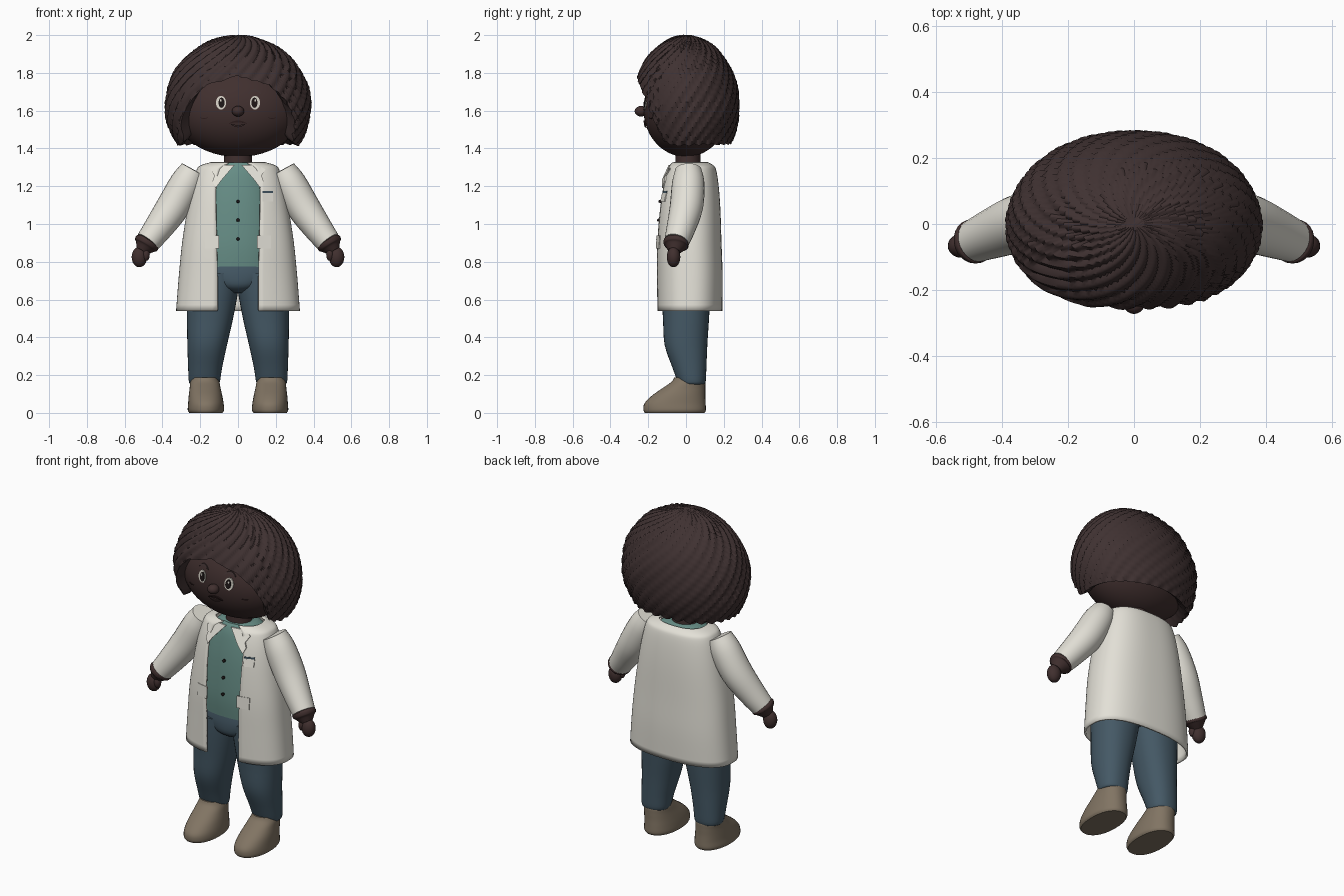
import bpy, bmesh, math
from mathutils import Vector

if "Cube" in bpy.data.objects:
    bpy.data.objects.remove(bpy.data.objects["Cube"])


def material(name, rgb):
    m = bpy.data.materials.new(name)
    m.diffuse_color = (*rgb, 1)
    m.use_nodes = True
    m.node_tree.nodes["Principled BSDF"].inputs["Base Color"].default_value = m.diffuse_color
    return m


HAIR = material("hair brown", (0.050, 0.031, 0.031))
SKIN = material("deep skin", (0.052, 0.029, 0.028))
COAT = material("coat white", (0.77, 0.75, 0.68))
SHIRT = material("shirt teal", (0.135, 0.27, 0.24))
JEANS = material("jeans blue", (0.058, 0.098, 0.13))
SHOE = material("shoe taupe", (0.22, 0.175, 0.125))
WHITE = material("eye white", (0.65, 0.62, 0.55))
DARK = material("pupil dark", (0.012, 0.008, 0.008))
LIP = material("lip brown", (0.030, 0.014, 0.014))


def grid(name, rows, mat, closed=True, caps=True):
    """Skin a list of equal-length point rows."""
    bm = bmesh.new()
    vs = [[bm.verts.new(p) for p in r] for r in rows]
    n = len(rows[0])
    for a, b in zip(vs, vs[1:]):
        for i in range(n if closed else n - 1):
            j = (i + 1) % n
            bm.faces.new((a[i], a[j], b[j], b[i]))
    if caps:
        bm.faces.new(vs[0])
        bm.faces.new(vs[-1])
    bmesh.ops.recalc_face_normals(bm, faces=bm.faces)
    me = bpy.data.meshes.new(name)
    bm.to_mesh(me)
    bm.free()
    me.materials.append(mat)
    ob = bpy.data.objects.new(name, me)
    bpy.context.collection.objects.link(ob)
    return ob


def spline(keys, steps=4):
    """Catmull-Rom resampling of key tuples."""
    k = [Vector(p) for p in keys]
    k = [k[0]] + k + [k[-1]]
    out = []
    for a, b, c, d in zip(k, k[1:], k[2:], k[3:]):
        for s in range(steps):
            t = s / steps
            out.append(0.5 * (2 * b + (c - a) * t + (2 * a - 5 * b + 4 * c - d) * t * t
                              + (3 * b - a - 3 * c + d) * t ** 3))
    return out + [k[-1]]


def spow(v, e):
    return math.copysign(abs(v) ** e, v)


def loft(name, keys, mat, n=2.0, seg=36, side=1):
    """Stacked rings, keys are (z, cx, cy, rx, ry)."""
    rows = []
    for z, cx, cy, rx, ry in spline(keys):
        rows.append([(side * (cx + rx * spow(math.cos(t), 2 / n)), cy + ry * spow(math.sin(t), 2 / n), z)
                     for t in (math.tau * i / seg for i in range(seg))])
    return grid(name, rows, mat)


def tube(name, keys, mat, side=1, seg=24):
    """Round tube, keys are (x, y, z, radius)."""
    pts = spline(keys)
    rows = []
    for i, p in enumerate(pts):
        d = (pts[min(i + 1, len(pts) - 1)] - pts[max(i - 1, 0)]).to_3d().normalized()
        u = Vector((0, 1, 0)).cross(d).normalized()
        w = d.cross(u)
        row = [p.to_3d() + p[3] * (u * math.cos(t) + w * math.sin(t))
               for t in (math.tau * j / seg for j in range(seg))]
        rows.append([(side * q.x, q.y, q.z) for q in row])
    return grid(name, rows, mat)


def ball(name, c, r, mat, seg=32):
    rows = []
    for i in range(1, seg // 2):
        f = math.pi * i / (seg // 2)
        rows.append([(c[0] + r[0] * math.sin(f) * math.cos(t), c[1] + r[1] * math.sin(f) * math.sin(t),
                      c[2] + r[2] * math.cos(f)) for t in (math.tau * j / seg for j in range(seg))])
    return grid(name, rows, mat)


def plate(name, outline, surf, lift, mat, side=1, depth=0.008):
    """Thin plate laid on a front surface y = surf(x, z)."""
    rows = [[(side * x, surf(x, z) - lift + d, z) for x, z in outline] for d in (0, depth)]
    return grid(name, rows, mat)


def oval(cx, cz, rx, rz, n=20):
    return [(cx + rx * math.cos(math.tau * i / n), cz + rz * math.sin(math.tau * i / n)) for i in range(n)]


def arc_band(cx, cz, w, rise, thick, n=8):
    ts = [2 * i / n - 1 for i in range(n + 1)]
    top = [(cx + w * t, cz + rise * (1 - t * t) + thick * (1 - 0.6 * t * t)) for t in ts]
    return top + [(cx + w * t, cz + rise * (1 - t * t)) for t in reversed(ts)]


# Head and neck
HC, HR = (0, 0, 1.605), (0.34, 0.225, 0.25)
ball("head", HC, HR, SKIN, 48)
loft("neck", [(1.28, 0, 0.01, .08, .07), (1.34, 0, 0.01, .074, .066), (1.42, 0, 0.01, .074, .066)], SKIN)


def face(x, z):
    return -HR[1] * math.sqrt(max(0.02, 1 - (x / HR[0]) ** 2 - ((z - HC[2]) / HR[2]) ** 2))


# Face details
ball("nose", (0, -0.238, 1.597), (0.033, 0.034, 0.028), SKIN, 20)
plate("upper_lip", arc_band(0, 1.530, 0.047, 0.008, 0.010), face, 0.007, LIP)
plate("lower_lip", arc_band(0, 1.526, 0.036, -0.014, 0.012), face, 0.009, SKIN)
for s, tag in ((1, "left"), (-1, "right")):
    plate("eye_" + tag, oval(0.09, 1.642, 0.027, 0.036), face, 0.004, WHITE, s)
    plate("pupil_" + tag, oval(0.087, 1.642, 0.016, 0.027), face, 0.007, DARK, s)
    plate("eye_glint_" + tag, oval(0.091, 1.654, 0.005, 0.007, 10), face, 0.009, WHITE, s)
    plate("eyebrow_" + tag, arc_band(0.088, 1.688, 0.034, 0.014, 0.012), face, 0.006, HAIR, s)
    plate("cheek_mark_" + tag, arc_band(0.18, 1.562, 0.02, -0.006, 0.005), face, 0.003, LIP, s)

# Hair: swirled ridges around the crown, arched hairline over the face
EDGE = [(0, 1.79), (26, 1.74), (40, 1.665), (50, 1.57), (61, 1.43), (75, 1.41), (180, 1.42)]


def hair_end(a):
    for (a0, z0), (a1, z1) in zip(EDGE, EDGE[1:]):
        if a <= a1:
            return z0 + (z1 - z0) * (a - a0) / (a1 - a0)
    return EDGE[-1][1]


SEG, LAT = 192, 30
cols = []
for i in range(SEG):
    th = math.tau * i / SEG
    a = math.degrees(min(th, math.tau - th))
    end = math.acos((hair_end(a) - 1.625) / 0.38)
    col = []
    for k in range(1, LAT + 1):
        f = end * k / LAT
        ridge = abs(math.sin(14 * (th + 0.95 * f)))
        r = 1.015 - 0.05 * min(1, f / 0.6) * (1 - ridge) + 0.006 * math.sin(9 * f + 5 * th)
        col.append(Vector((0.385 * r * math.sin(f) * math.sin(th), -0.282 * r * math.sin(f) * math.cos(th),
                           1.625 + 0.37 * r * math.cos(f))))
    e = col[-1]
    col.append(Vector((e.x * 0.92, e.y * 0.92, e.z + 0.015)))
    col.append(Vector((e.x * 0.72, e.y * 0.72, e.z + 0.09)))
    cols.append(col)
grid("hair", [[c[k] for c in cols] for k in range(LAT + 2)], HAIR)

# Shirt with collar ring and buttons
loft("shirt", [(0.77, 0, .01, .22, .138), (0.9, 0, .01, .22, .145), (1.1, 0, .015, .2, .138),
               (1.24, 0, .02, .17, .122), (1.30, 0, .02, .14, .105), (1.325, 0, .015, .10, .085)], SHIRT, 2.2)
for z, y in ((1.12, -.135), (1.02, -.142), (0.92, -.146)):
    ball("shirt_button", (0, y, z), (0.009, 0.012, 0.009), DARK, 12)

# Coat: open-front shell, keys are (z, cy, rx, ry, half gap)
COAT_KEYS = [(0.54, .018, .322, .168, .108), (0.72, .018, .308, .17, .108), (0.9, .015, .29, .167, .112),
             (1.08, .018, .262, .158, .116), (1.2, .022, .238, .145, .116), (1.28, .027, .215, .128, .10),
             (1.305, .027, .195, .115, .08), (1.322, .022, .14, .092, .05)]
CN = 2.5
coat_rows = spline(COAT_KEYS)
rows = []
for z, cy, rx, ry, gap in coat_rows:
    t0 = math.asin((gap / rx) ** (CN / 2))
    ts = [t0 + (math.tau - 2 * t0) * i / 64 for i in range(65)]
    rows.append([(rx * spow(math.sin(t), 2 / CN), cy - ry * spow(math.cos(t), 2 / CN), z) for t in ts])
coat = grid("coat", rows, COAT, closed=False, caps=False)
sol = coat.modifiers.new("thickness", "SOLIDIFY")
sol.thickness, sol.offset = 0.012, 0


def coat_front(x, z):
    z, cy, rx, ry, _ = min(coat_rows, key=lambda r: abs(r[0] - z))
    return cy - ry * max(0.05, 1 - (abs(x) / rx) ** CN) ** (1 / CN)


def rect(x0, x1, z0, z1):
    return [(x0, z0), (x1, z0), (x1, z1), (x0, z1)]


# Lapels, pockets
for s, tag in ((1, "left"), (-1, "right")):
    plate("lapel_" + tag, [(.018, 1.313), (.10, 1.313), (.145, 1.29), (.125, 1.255), (.135, 1.225),
                           (.118, 1.19), (.085, 1.235)], coat_front, 0.014, COAT, s)
    plate("pocket_" + tag, rect(.10, .175, .87, .94), coat_front, 0.011, COAT, s)
plate("chest_pocket", rect(.13, .185, 1.12, 1.165), coat_front, 0.012, COAT)
plate("chest_pocket_trim", rect(.13, .185, 1.165, 1.175), coat_front, 0.011, JEANS)

# Arms, legs and shoes, one per side
for s, tag in ((1, "left"), (-1, "right")):
    tube("sleeve_" + tag, [(.235, .012, 1.287, .070), (.275, .012, 1.215, .086), (.345, .002, 1.09, .088),
                           (.425, -.028, .975, .076), (.478, -.05, .905, .066)], COAT, s)
    tube("cuff_" + tag, [(.474, -.049, .912, .050), (.480, -.051, .903, .067), (.488, -.055, .89, .066),
                         (.494, -.057, .88, .054), (.51, -.063, .855, .032)], SKIN, s)
    ball("hand_" + tag, (s * .522, -.066, .825), (.041, .036, .054), SKIN, 24)
    ball("thumb_" + tag, (s * .487, -.078, .838), (.020, .022, .035), SKIN, 16)
    loft("leg_" + tag, [(.74, .118, .0, .13, .132), (.64, .134, .0, .134, .13), (.5, .148, 0, .122, .122),
                        (.36, .163, 0, .105, .113), (.24, .174, .018, .09, .09),
                        (.165, .178, .03, .082, .074), (.15, .178, .03, .07, .062)], JEANS, 2.2, side=s)
    loft("shoe_" + tag, [(0, .17, -.06, .088, .158), (.015, .17, -.06, .096, .165), (.05, .17, -.058, .094, .162),
                         (.09, .172, -.04, .089, .142), (.13, .174, -.012, .082, .114),
                         (.165, .176, .012, .077, .088), (.188, .176, .008, .066, .07)], SHOE, 2.2, side=s)
loft("trouser_hips", [(.635, 0, .0, .04, .08), (.67, 0, .0, .14, .125), (.73, 0, .005, .215, .138),
                      (.79, 0, .01, .215, .136)], JEANS, 2.2)

# Smooth shading with sharp edges kept
for ob in bpy.context.collection.objects:
    ob.select_set(True)
    bpy.context.view_layer.objects.active = ob
bpy.ops.object.shade_smooth_by_angle(angle=math.radians(40))
